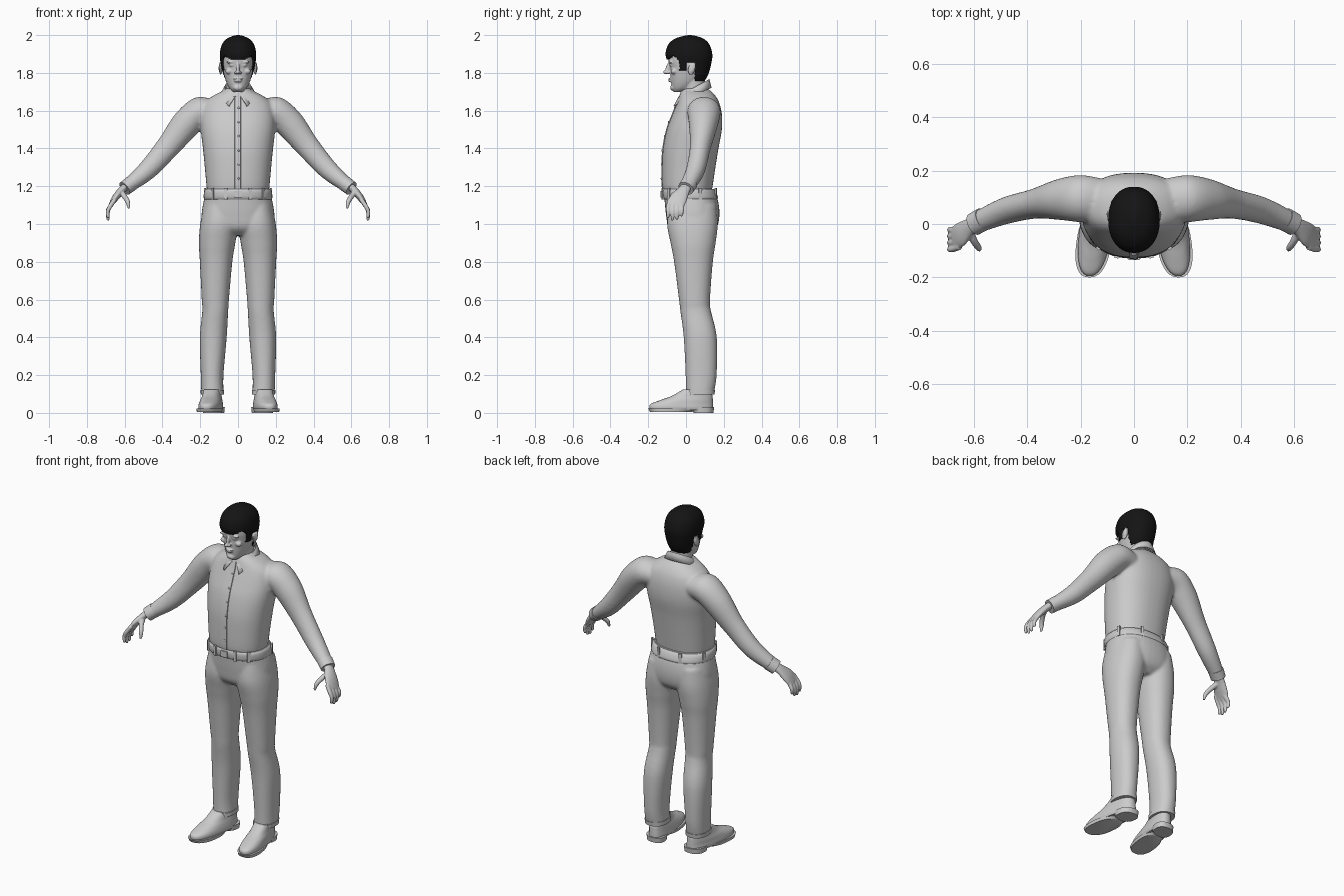
import bpy, bmesh, math
from mathutils import Vector, Matrix, Euler

if "Cube" in bpy.data.objects:
    bpy.data.objects.remove(bpy.data.objects["Cube"])


def material(name, value):
    m = bpy.data.materials.new(name)
    m.use_nodes = True
    m.diffuse_color = (value, value, value, 1)
    m.node_tree.nodes["Principled BSDF"].inputs["Base Color"].default_value = m.diffuse_color
    return m


GREY, BLACK = material("light grey", 0.6), material("hair black", 0.007)


def finish(name, bm, mat=GREY, voxel=0, smooth=4):
    """Turn a bmesh into an object; a voxel size fuses its pieces into one skin."""
    bmesh.ops.recalc_face_normals(bm, faces=bm.faces)
    me = bpy.data.meshes.new(name)
    bm.to_mesh(me)
    bm.free()
    me.materials.append(mat)
    ob = bpy.data.objects.new(name, me)
    bpy.context.collection.objects.link(ob)
    bpy.ops.object.select_all(action="DESELECT")
    ob.select_set(True)
    bpy.context.view_layer.objects.active = ob
    bpy.ops.object.shade_smooth_by_angle(angle=math.radians(40))
    if voxel:
        r = ob.modifiers.new("fuse", "REMESH")
        r.mode, r.voxel_size, r.use_smooth_shade = "VOXEL", voxel, True
        s = ob.modifiers.new("soften", "SMOOTH")
        s.factor, s.iterations = 0.5, smooth
    return ob


def slab(z, x0, x1, y0, y1, e=2.3):
    """Horizontal cross-section given by its extents."""
    return [(x0 + x1) / 2, (y0 + y1) / 2, z, (x1 - x0) / 2, 0, 0, 0, (y1 - y0) / 2, 0, e]


def centred(rows, e=2.3):
    return [slab(z, -w, w, y0, y1, e) for z, w, y0, y1 in rows]


def limb(path):
    """Cross-sections along a path of (x, y, z, thickness, depth) points."""
    pts = [Vector(p[:3]) for p in path]
    out = []
    for i, p in enumerate(path):
        t = (pts[min(i + 1, len(pts) - 1)] - pts[max(i - 1, 0)]).normalized()
        v = Vector((0, 1, 0))
        v = (v - t * v.dot(t)).normalized()
        out.append([*pts[i], *(v.cross(t) * p[3]), *(v * p[4]), 2])
    return out


def loft(bm, rings, steps=6, seg=40):
    """Skin smoothly interpolated superellipse sections and cap the ends."""
    dense = []
    for i in range(len(rings) - 1):
        a, b, c, d = (rings[max(0, min(len(rings) - 1, i + k))] for k in (-1, 0, 1, 2))
        last = i == len(rings) - 2
        for s in range(steps + last):
            t = s / steps
            dense.append([q + t * ((r - p) / 2 + t * (p - 2.5 * q + 2 * r - w / 2
                          + t * (1.5 * (q - r) + (w - p) / 2)))
                          for p, q, r, w in zip(a, b, c, d)])
    loops = []
    for r in dense:
        c, u, v = Vector(r[:3]), Vector(r[3:6]), Vector(r[6:9])
        row = []
        for k in range(seg):
            a = 2 * math.pi * k / seg
            x, y = (math.copysign(abs(f) ** (2 / r[9]), f) for f in (math.cos(a), math.sin(a)))
            row.append(bm.verts.new(c + u * x + v * y))
        loops.append(row)
    for lo, hi in zip(loops, loops[1:]):
        for k in range(seg):
            n = (k + 1) % seg
            bm.faces.new((lo[k], lo[n], hi[n], hi[k]))
    bm.faces.new(loops[0])
    bm.faces.new(loops[-1])


def ball(bm, loc, size, rot=(0, 0, 0)):
    bmesh.ops.create_uvsphere(bm, u_segments=24, v_segments=16, radius=1,
                              matrix=Matrix.LocRotScale(Vector(loc), Euler(rot), Vector(size)))


def box(bm, loc, size, turn=0):
    bmesh.ops.create_cube(bm, size=1, matrix=Matrix.LocRotScale(
        Vector(loc), Euler((0, 0, turn)), Vector(size)))


def mirror(bm):
    geo = bmesh.ops.duplicate(bm, geom=bm.verts[:] + bm.edges[:] + bm.faces[:])["geom"]
    for v in geo:
        if isinstance(v, bmesh.types.BMVert):
            v.co.x *= -1


# Shirt: arms fused with the torso
bm = bmesh.new()
loft(bm, limb([(.1, .09, 1.59, .06, .075), (.195, .095, 1.595, .08, .088), (.27, .092, 1.535, .078, .078),
               (.37, .076, 1.41, .063, .056), (.48, .05, 1.285, .052, .05), (.59, .005, 1.195, .036, .04)]))
mirror(bm)
loft(bm, centred([(1.165, .162, -.117, .135), (1.2, .167, -.126, .141), (1.3, .176, -.127, .156),
                  (1.4, .186, -.122, .172), (1.5, .197, -.102, .19), (1.58, .196, -.072, .19),
                  (1.64, .178, -.048, .177), (1.68, .13, -.035, .155), (1.705, .08, -.025, .13),
                  (1.72, .06, -.01, .11)]))
shirt = finish("shirt", bm, voxel=.009)

# Cuffs
bm = bmesh.new()
loft(bm, limb([(.565, .018, 1.215, .041, .044), (.6, -.001, 1.188, .039, .043)]), 2)
mirror(bm)
finish("shirt_cuffs", bm)

# Front placket and buttons laid on the chest
bpy.context.view_layer.update()
shirt_eval = shirt.evaluated_get(bpy.context.evaluated_depsgraph_get())


def chest(x, z):
    hit, loc, _, _ = shirt_eval.ray_cast(Vector((x, -1, z)), Vector((0, 1, 0)))
    return loc.y if hit else -.03


bm = bmesh.new()
rows = []
for i in range(41):
    z = 1.185 + i * .0122
    rows.append([bm.verts.new((x, chest(x, z) + d, z))
                 for x, d in ((-.018, .002), (-.016, -.004), (.014, -.004), (.016, .002))])
for lo, hi in zip(rows, rows[1:]):
    for k in range(3):
        bm.faces.new((lo[k], lo[k + 1], hi[k + 1], hi[k]))
finish("shirt_placket", bm)
bm = bmesh.new()
for i in range(6):
    z = 1.24 + i * .075
    ball(bm, (.004, chest(.004, z) - .004, z), (.006, .003, .006))
finish("shirt_buttons", bm)

# Collar: folded strip around the neck with two points in front
bm = bmesh.new()
rows = []
for i in range(49):
    t = i / 24 - 1
    tip = max(0, (abs(t) - .6) / .4) ** 2
    a, b = t * (math.pi - .12), t * (math.pi - .55)
    top = Vector((.07 * math.sin(a), .045 + .078 * math.cos(a), 0))
    top.z = 1.724 + .55 * (top.y - .045)
    low = Vector((.094 * math.sin(b), .045 + .09 * math.cos(b) - .034 * tip, 0))
    low.z = 1.685 + .4 * (low.y - .045) - .016 * tip
    band = Vector((top.x * .97, .045 + (top.y - .045) * .97, top.z - .05))
    rows.append([bm.verts.new(p) for p in (band, top, top.lerp(low, .4) + Vector((0, 0, .004)), low)])
for lo, hi in zip(rows, rows[1:]):
    for k in range(3):
        bm.faces.new((lo[k], lo[k + 1], hi[k + 1], hi[k]))
collar = finish("shirt_collar", bm)
collar.modifiers.new("thickness", "SOLIDIFY").thickness = .005

# Trousers: legs fused with the hips
bm = bmesh.new()
loft(bm, [slab(*r, 2.2) for r in (
    (1.1, .012, .18, -.09, .16), (1, 0, .2, -.1, .168), (.9, .014, .207, -.082, .157),
    (.8, .03, .202, -.063, .142), (.6, .048, .192, -.037, .127), (.54, .052, .189, -.03, .132),
    (.4, .06, .202, -.012, .163), (.2, .077, .197, -.002, .162), (.1, .076, .194, 0, .147))])
mirror(bm)
loft(bm, centred([(1.19, .166, -.12, .14), (1.13, .18, -.114, .168), (1.05, .193, -.106, .177),
                  (.98, .185, -.092, .163), (.94, .12, -.05, .12)]))
finish("trousers", bm, voxel=.008)

# Trouser hems
bm = bmesh.new()
loft(bm, [slab(*r) for r in ((.098, .073, .197, -.004, .151), (.122, .074, .198, -.005, .154))], 2)
mirror(bm)
finish("trouser_hems", bm)

# Belt, loops and buckle
bm = bmesh.new()
loft(bm, centred([(1.13, .178, -.12, .166), (1.142, .182, -.127, .169),
                  (1.172, .179, -.129, .158), (1.184, .17, -.124, .148)]), 3, 64)
finish("belt", bm)
bm = bmesh.new()
for deg in (20, 70, 110, 160, 225, 252, 288, 315):
    a = math.radians(deg)
    x, y = (math.copysign(abs(f) ** .87, f) for f in (math.cos(a), math.sin(a)))
    box(bm, (.182 * x, .018 + .147 * y, 1.16), (.009, .016, .06), a)
box(bm, (0, -.13, 1.158), (.042, .01, .036))
finish("belt_loops_and_buckle", bm)

# Shoes with sole and heel, toes turned slightly outwards
for name, layers in (
    ("shoe_uppers", [[(.015, .078, .19, -.188, .14), (.03, .073, .193, -.194, .143), (.048, .075, .191, -.185, .143),
                      (.068, .08, .188, -.135, .142), (.09, .086, .183, -.075, .14), (.125, .09, .18, -.015, .13)]]),
    ("shoe_soles", [[(.004, .07, .197, -.19, .03), (.022, .068, .199, -.2, .06)],
                    [(0, .078, .188, .04, .145), (.03, .075, .191, .03, .149)]])):
    bm = bmesh.new()
    for layer in layers:
        loft(bm, [slab(*r, 2.4) for r in layer])
    for v in bm.verts:
        v.co.x -= .13 * (v.co.y - .06)
    mirror(bm)
    finish(name, bm)

# Hands: palm, four fingers and thumb
bm = bmesh.new()
loft(bm, limb([(.58, .01, 1.21, .022, .028), (.615, -.01, 1.18, .02, .032),
               (.648, -.038, 1.14, .018, .046), (.674, -.055, 1.1, .011, .045)]))
for y, drop in ((-.094, .012), (-.07, 0), (-.046, .004), (-.022, .022)):
    loft(bm, limb([(.652, y * .8 - .01, 1.13, .012, .012), (.679, y, 1.09, .0115, .012),
                   (.69, y, 1.058 + drop / 2, .0105, .011), (.688, y - .002, 1.025 + drop, .008, .008),
                   (.685, y - .002, 1.018 + drop, .003, .003)]), 4, 14)
loft(bm, limb([(.62, -.02, 1.17, .016, .018), (.6, -.062, 1.145, .014, .014),
               (.583, -.088, 1.115, .012, .012), (.578, -.098, 1.082, .006, .006)]), 5, 14)
mirror(bm)
finish("hands", bm, voxel=.004, smooth=3)

# Head: facial features fused with skull and neck
bm = bmesh.new()
for x, y, z, size, rot in (
    (.034, -.078, 1.858, (.028, .013, .008), (0, .1, -.25)),   # brow
    (.032, -.077, 1.841, (.015, .011, .008), (0, 0, 0)),       # eye
    (.046, -.062, 1.808, (.022, .018, .016), (0, 0, -.4)),     # cheek
    (.011, -.097, 1.801, (.008, .011, .008), (0, 0, 0)),       # nostril
    (.091, .03, 1.822, (.007, .02, .034), (-.2, 0, .25)),      # ear
    (.097, .04, 1.83, (.005, .011, .028), (-.2, 0, .25)),      # ear rim
):
    ball(bm, (x, y, z), size, rot)
mirror(bm)
ball(bm, (0, -.094, 1.826), (.009, .014, .032), (-.3, 0, 0))
ball(bm, (0, -.108, 1.804), (.011, .014, .01))
ball(bm, (0, -.084, 1.768), (.024, .011, .005))
ball(bm, (0, -.083, 1.757), (.021, .011, .0055))
ball(bm, (0, -.068, 1.722), (.026, .016, .017))
loft(bm, centred([(1.7, .025, -.066, -.01), (1.718, .045, -.074, .03), (1.75, .062, -.079, .07),
                  (1.79, .074, -.083, .095), (1.83, .082, -.086, .115), (1.87, .084, -.093, .12),
                  (1.92, .08, -.086, .12), (1.96, .06, -.06, .1), (1.98, .03, -.02, .06)], 2.2))
loft(bm, centred([(1.64, .062, -.015, .11), (1.7, .06, -.018, .105), (1.78, .06, -.03, .1)], 2))
finish("head", bm, voxel=.004, smooth=3)

# Hair: cap trimmed along the hairline, sideburns and nape
bm = bmesh.new()
loft(bm, centred([(1.74, .06, -.07, .088), (1.79, .08, -.08, .117), (1.85, .092, -.096, .134),
                  (1.9, .096, -.108, .139), (1.95, .085, -.094, .124), (1.98, .06, -.06, .094),
                  (1.995, .028, -.015, .055), (2, .006, .012, .026)], 2.2), 10, 96)


def hairline(y):
    if y < -.035:
        return 1.88 + .012 * math.cos(y * 90)
    return 1.815 if y < 0 else 1.855 if y < .05 else 1.755


cut = [f for f in bm.faces if f.calc_center_median().z < hairline(f.calc_center_median().y)]
bmesh.ops.delete(bm, geom=cut, context="FACES")
hair = finish("hair", bm, BLACK)
hair.modifiers.new("thickness", "SOLIDIFY").thickness = .014
